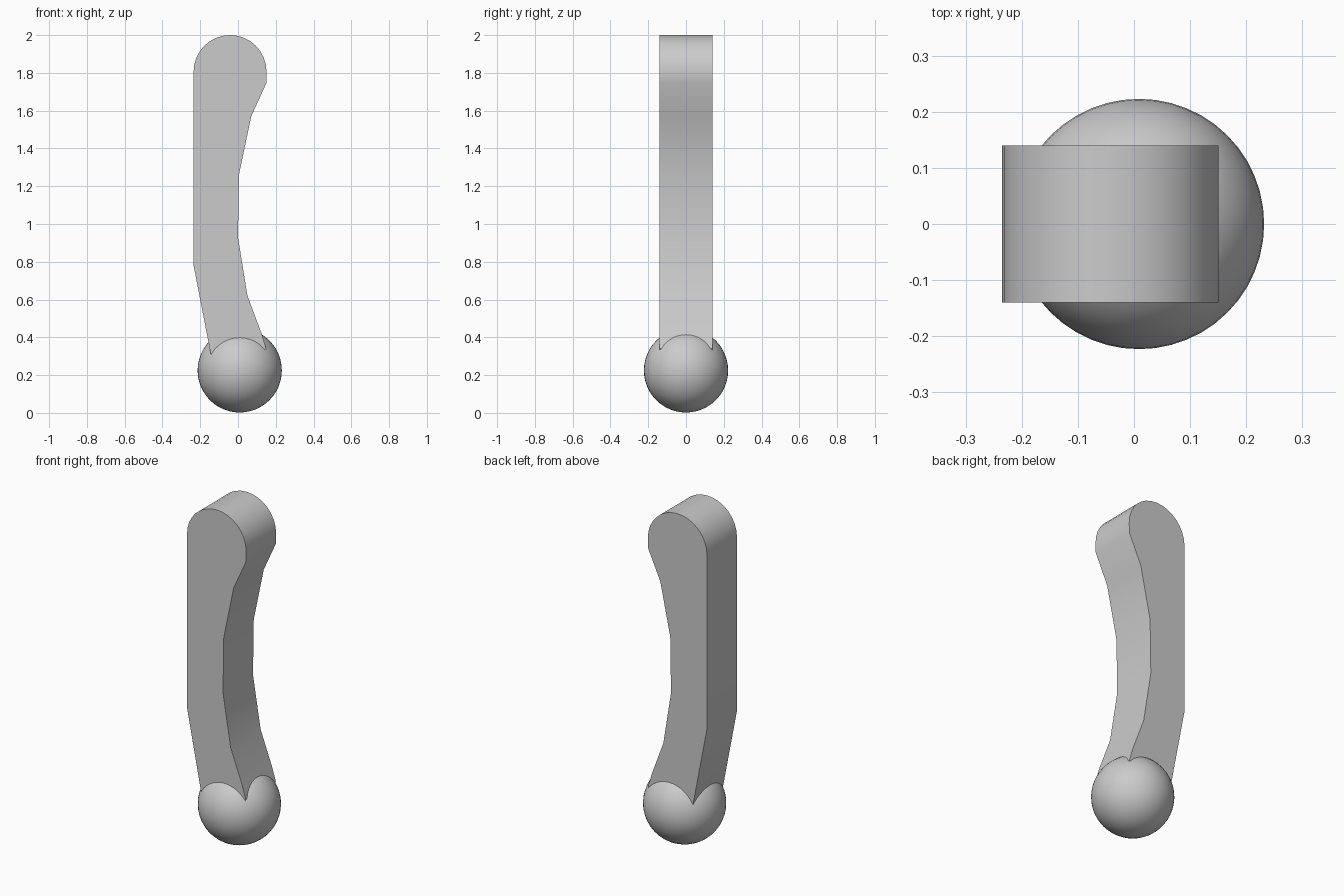
import bpy, bmesh, math

cube = bpy.data.objects.get("Cube")
if cube:
    bpy.data.objects.remove(cube)

grey = bpy.data.materials.new("light_grey")
grey.use_nodes = True
colour = (0.6, 0.6, 0.6, 1)
grey.diffuse_color = colour
grey.node_tree.nodes["Principled BSDF"].inputs["Base Color"].default_value = colour


def finish(obj, name, angle):
    obj.name = name
    obj.data.materials.append(grey)
    bpy.ops.object.select_all(action='DESELECT')
    obj.select_set(True)
    bpy.context.view_layer.objects.active = obj
    bpy.ops.object.shade_smooth_by_angle(angle=math.radians(angle))


# Ball at the foot
bpy.ops.mesh.primitive_uv_sphere_add(segments=48, ring_count=24, radius=0.223,
                                     location=(0.009, 0, 0.225))
finish(bpy.context.object, "foot_ball", 30)

# Curved arm: side profile with a rounded head, extruded through the depth
half_depth, radius, cx, cz = 0.14, 0.193, -0.042, 1.807
profile = [(0.1, 0.22), (0.149, 0.34), (0.125, 0.42), (0.05, 0.62), (0, 0.93),
           (0.005, 1.26), (0.07, 1.57), (0.15, 1.745)]
steps = 16
for i in range(steps + 1):
    a = math.pi * i / steps
    profile.append((cx + radius * math.cos(a), cz + radius * math.sin(a)))
profile += [(-0.235, 0.78), (-0.144, 0.31), (-0.1, 0.22)]

bm = bmesh.new()
face = bm.faces.new([bm.verts.new((x, -half_depth, z)) for x, z in profile])
result = bmesh.ops.extrude_face_region(bm, geom=[face])
back = [v for v in result["geom"] if isinstance(v, bmesh.types.BMVert)]
bmesh.ops.translate(bm, verts=back, vec=(0, 2 * half_depth, 0))
bmesh.ops.recalc_face_normals(bm, faces=bm.faces)
mesh = bpy.data.meshes.new("curved_arm")
bm.to_mesh(mesh)
bm.free()
arm = bpy.data.objects.new("curved_arm", mesh)
bpy.context.collection.objects.link(arm)
finish(arm, "curved_arm", 30)
